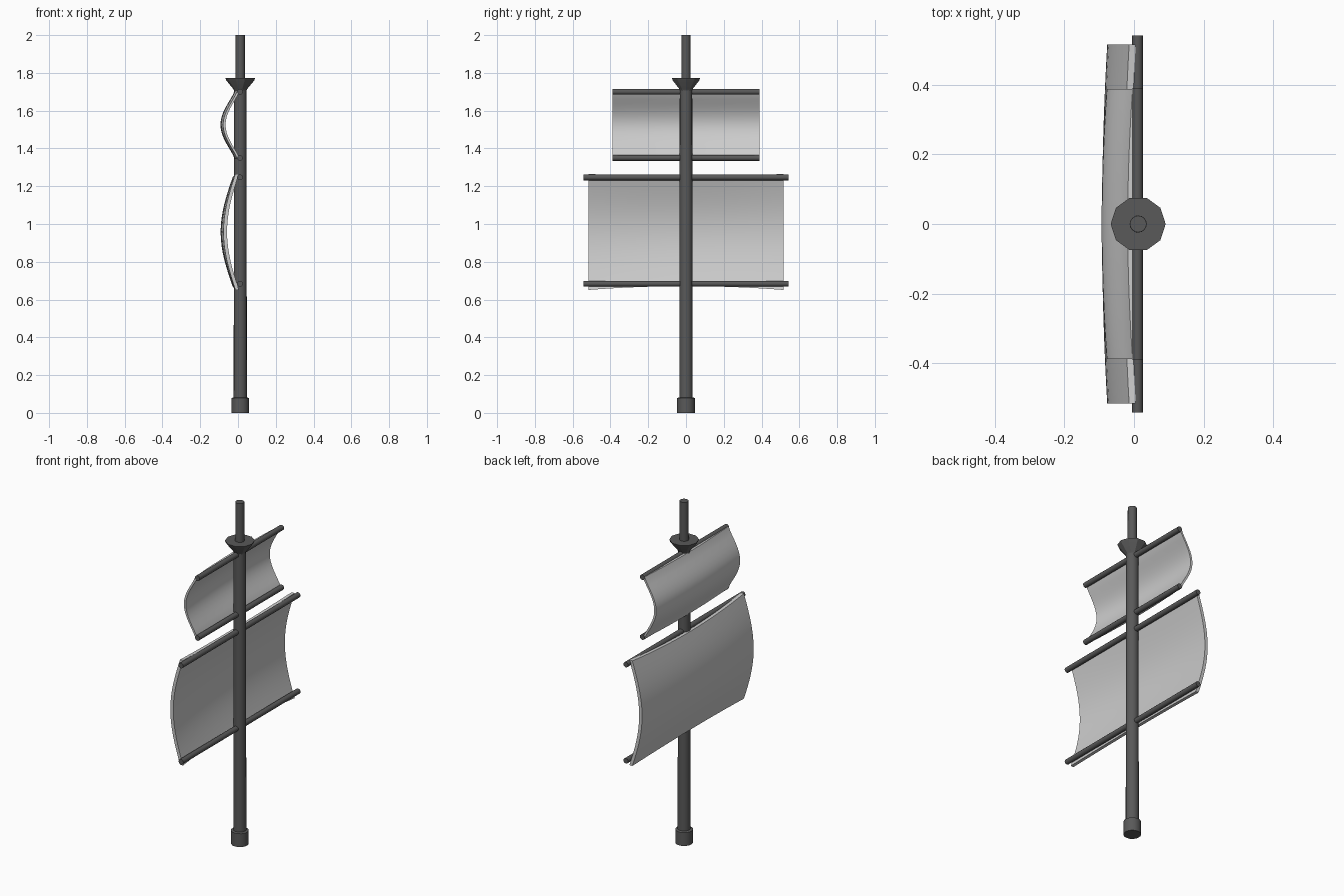
import bpy, bmesh, math

if "Cube" in bpy.data.objects:
    bpy.data.objects.remove(bpy.data.objects["Cube"])

MX = 0.012  # mast axis x
wood = bpy.data.materials.new("dark_wood")
wood.diffuse_color = (0.1, 0.1, 0.1, 1)
wood.use_nodes = True
wood.node_tree.nodes["Principled BSDF"].inputs["Base Color"].default_value = wood.diffuse_color


def finish(name, bm, angle=35):
    bmesh.ops.recalc_face_normals(bm, faces=bm.faces)
    me = bpy.data.meshes.new(name)
    bm.to_mesh(me)
    bm.free()
    ob = bpy.data.objects.new(name, me)
    bpy.context.collection.objects.link(ob)
    bpy.ops.object.select_all(action='DESELECT')
    ob.select_set(True)
    bpy.context.view_layer.objects.active = ob
    bpy.ops.object.shade_smooth_by_angle(angle=math.radians(angle))
    return ob


def lathe(name, profile, sides, angle=40):
    """Closed solid of revolution around the mast axis from (radius, z) pairs."""
    bm = bmesh.new()
    rings = []
    for r, z in profile:
        rings.append([bm.verts.new((MX + r * math.cos(2 * math.pi * i / sides),
                                    r * math.sin(2 * math.pi * i / sides), z))
                      for i in range(sides)])
    for a, b in zip(rings, rings[1:]):
        for i in range(sides):
            j = (i + 1) % sides
            bm.faces.new((a[i], a[j], b[j], b[i]))
    bm.faces.new(rings[0][::-1])
    bm.faces.new(rings[-1])
    finish(name, bm, angle).data.materials.append(wood)


def yard(name, z, half, r=0.0155, x=0.01):
    bpy.ops.mesh.primitive_cylinder_add(vertices=12, radius=r, depth=2 * half,
                                        location=(x, 0, z),
                                        rotation=(math.pi / 2, 0, 0))
    ob = bpy.context.object
    ob.name = name
    ob.data.materials.append(wood)
    bpy.ops.object.shade_smooth_by_angle(angle=math.radians(40))


def sail(name, z0, z1, half, x_end, depth, bow, thick, power, flare, nu=16, nv=16):
    """Billowing cloth: bulges to -x along z, bows slightly along y."""
    bm = bmesh.new()
    zc, hz = (z0 + z1) / 2, (z1 - z0) / 2

    def grid(off):
        rows = []
        for i in range(nu + 1):
            u = -1 + 2 * i / nu
            row = []
            for j in range(nv + 1):
                t = -1 + 2 * j / nv
                belly = max(0, math.cos(math.pi * t / 2)) ** power
                x = x_end + off - depth * belly - bow * (1 - u * u)
                z = zc + t * (hz - flare * (1 - u * u))
                row.append(bm.verts.new((x, u * half, z)))
            rows.append(row)
        return rows

    a, b = grid(0), grid(thick)
    for g in (a, b):
        for i in range(nu):
            for j in range(nv):
                bm.faces.new((g[i][j], g[i + 1][j], g[i + 1][j + 1], g[i][j + 1]))
    # rim joining both cloth faces
    for i in range(nu):
        for j in (0, nv):
            bm.faces.new((a[i][j], a[i + 1][j], b[i + 1][j], b[i][j]))
    for j in range(nv):
        for i in (0, nu):
            bm.faces.new((a[i][j], a[i][j + 1], b[i][j + 1], b[i][j]))
    finish(name, bm)


# Mast, foot collar, lookout platform and top pole
lathe("mast", [(0.035, 0.04), (0.033, 1.74)], 16)
lathe("mast_foot", [(0.047, 0), (0.047, 0.078), (0.036, 0.082)], 16)
lathe("lookout", [(0.033, 1.705), (0.037, 1.715), (0.074, 1.76), (0.079, 1.773)], 10, 25)
lathe("top_pole", [(0.025, 1.74), (0.024, 2.0)], 16)

# Yards
yard("lower_yard_bottom", 0.684, 0.542)
yard("lower_yard_top", 1.247, 0.542)
yard("upper_yard_bottom", 1.35, 0.39)
yard("upper_yard_top", 1.70, 0.39)

# Sails
sail("lower_sail", 0.651, 1.266, 0.516, -0.014, 0.063, 0.015, 0.019, 1.0, 0.02)
sail("upper_sail", 1.345, 1.706, 0.388, -0.004, 0.075, 0.014, 0.013, 1.25, 0.0)
